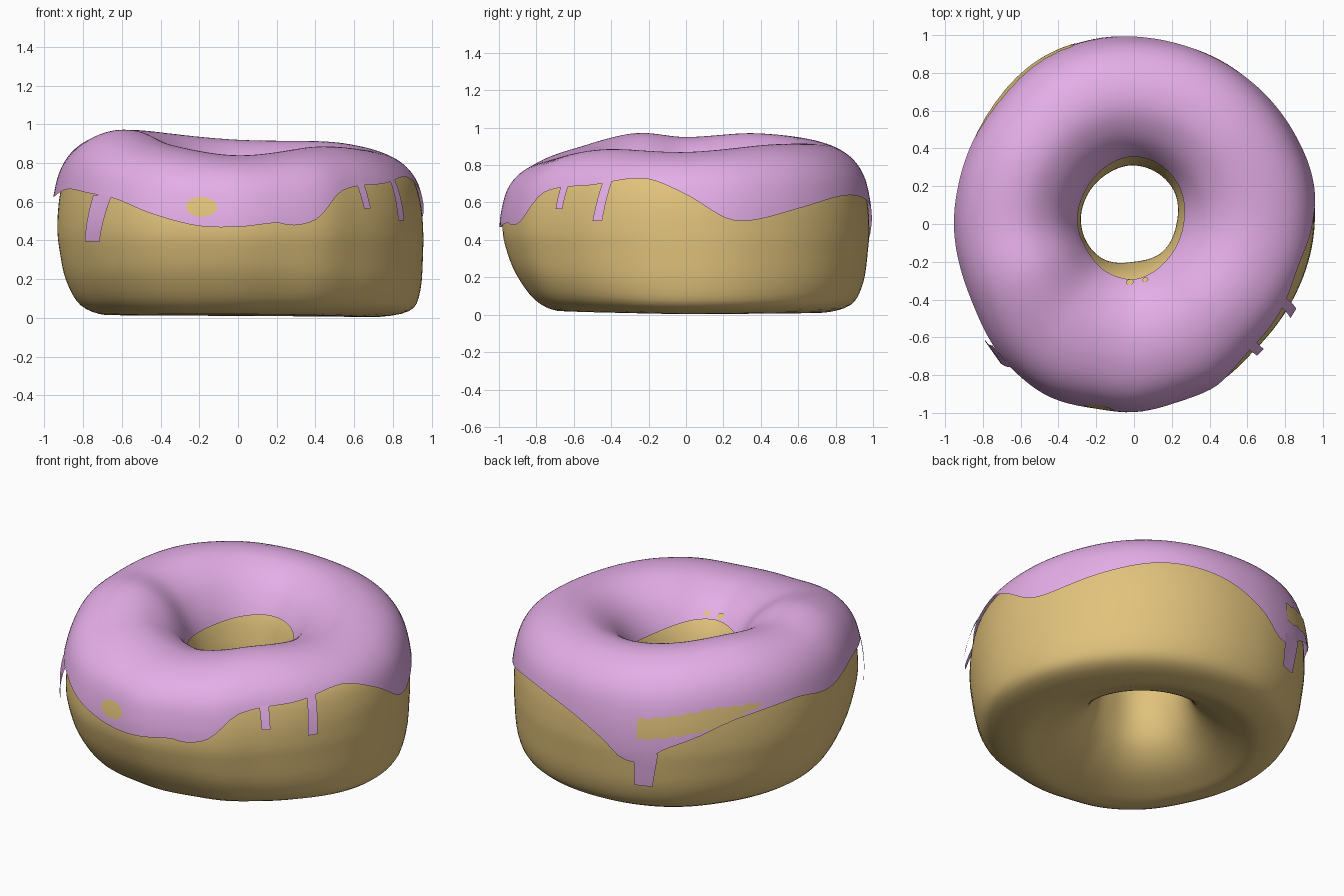
import bpy, math
from mathutils import Vector

if "Cube" in bpy.data.objects:
    bpy.data.objects.remove(bpy.data.objects["Cube"])

def material(name, color):
    m = bpy.data.materials.new(name)
    m.diffuse_color = color
    m.use_nodes = True
    m.node_tree.nodes["Principled BSDF"].inputs["Base Color"].default_value = m.diffuse_color
    return m

TAN = material("baked_dough", (0.75, 0.54, 0.20, 1))
LILAC = material("lilac_icing", (0.78, 0.42, 0.80, 1))

def around(keys):
    """Smooth periodic curve through (degrees, value) keys."""
    n = len(keys)
    def key(i):
        return keys[i % n][0] + 360 * (i // n), keys[i % n][1]
    def slope(i):
        (a, u), (b, v) = key(i - 1), key(i + 1)
        return (v - u) / (b - a)
    def f(deg):
        deg %= 360
        i = max(j for j in range(n) if keys[j][0] <= deg)
        (a, u), (b, v) = key(i), key(i + 1)
        d = b - a
        t = (deg - a) / d
        return (u * (2*t**3 - 3*t*t + 1) + v * (3*t*t - 2*t**3)
                + d * slope(i) * (t**3 - 2*t*t + t) + d * slope(i + 1) * (t**3 - t*t))
    return f

# Irregular shape of the doughnut, measured around its axis
outer = around([(0, .955), (15, .965), (30, .965), (63, .98), (90, .98), (103, .985), (120, .985),
                (140, .955), (165, .94), (192, .93), (208, .94), (227, .985), (243, 1.0), (258, .98),
                (270, .98), (285, .955), (299, .95), (313, .925), (333, .93)])
hole = around([(0, .225), (45, .28), (90, .31), (120, .30), (150, .29), (180, .28),
               (225, .25), (270, .20), (315, .21)])
crest = around([(0, .855), (45, .895), (90, .905), (145, .955), (180, .935), (205, .955),
                (235, .88), (270, .825), (315, .87)])
square = around([(0, 1), (90, .6), (180, .3), (270, 0), (325, .6)])
icing_lift = around([(0, .014), (90, .016), (120, .02), (180, .032), (225, .028), (270, .016)])
icing_out = around([(0, .64), (12, .52), (18, .50), (25, .515), (39, .57), (57, .63), (71, .63),
                    (85, .58), (97, .48), (104, .385), (111, .385), (117, .46), (127, .53),
                    (142, .62), (165, .66), (182, .62), (202, .66), (218, .64), (231, .61),
                    (245, .53), (258, .475), (270, .47), (282, .49), (287, .477), (295, .51),
                    (305, .65), (327, .69), (346, .72)])

def icing_in(deg):
    return .63 + .055 * math.sin(math.radians(deg)) ** 2

def profile(deg):
    """Closed cross-section: outer wall, top, hole wall, underside."""
    R, h, H, q = outer(deg), hole(deg), crest(deg), square(deg)
    top = [(1, .12), (.985, .40), (.935, .67), (.83, .86), (.67, .975), (.5, 1), (.35, .94),
           (.2, .79), (.082, .55), (.02, .28), (0, .06)]
    low = [(.025, .30), (.10, .19), (.25, .10), (.45, .04), (.62, .02 - .016 * q),
           (.78 + .12 * q, .08 - .045 * q), (.91 + .07 * q, .22 - .08 * q), (.975 + .025 * q, .35)]
    pts = [(u, .4 + (H - .4) * k) for u, k in top] + low
    return [(h + (R - h) * u, max(z, .003)) for u, z in pts]

cache = {}
def point(deg, s):
    key = round(deg % 360, 4)
    if key not in cache:
        cache[key] = profile(key)
    p = cache[key]
    n = len(p)
    i, t = math.floor(s), s - math.floor(s)
    a, b, c, d = (p[(i + j) % n] for j in (-1, 0, 1, 2))
    r, z = (.5 * (2*b[k] + (c[k] - a[k]) * t + (2*a[k] - 5*b[k] + 4*c[k] - d[k]) * t*t
                  + (3*b[k] - a[k] - 3*c[k] + d[k]) * t**3) for k in (0, 1))
    w = math.radians(deg)
    return Vector((r * math.cos(w), r * math.sin(w), max(z, 0)))

def surface(deg, s, lift=0):
    p = point(deg, s)
    if lift:
        n = (point(deg + .5, s) - point(deg - .5, s)).cross(point(deg, s + .05) - point(deg, s - .05))
        p = p + n.normalized() * lift
    return p

def find(deg, z, lo, hi):
    """Profile position at height z, by bisection on a monotonic stretch."""
    up = point(deg, hi).z > point(deg, lo).z
    for _ in range(22):
        mid = (lo + hi) / 2
        if (point(deg, mid).z < z) == up:
            lo = mid
        else:
            hi = mid
    return lo

def wall(deg, z):
    return find(deg, z, -2, 4)

def grid(name, rows, mat, wrap_u=False, wrap_v=False):
    nu, nv = len(rows), len(rows[0])
    faces = []
    for i in range(nu if wrap_u else nu - 1):
        for j in range(nv if wrap_v else nv - 1):
            i2, j2 = (i + 1) % nu, (j + 1) % nv
            faces.append((i*nv + j, i2*nv + j, i2*nv + j2, i*nv + j2))
    me = bpy.data.meshes.new(name)
    me.from_pydata([p for r in rows for p in r], [], faces)
    me.materials.append(mat)
    me.shade_smooth()
    ob = bpy.data.objects.new(name, me)
    bpy.context.collection.objects.link(ob)
    return ob

SEG = 144
angles = [360 * i / SEG for i in range(SEG)]

# Dough ring
N = len(profile(0))
grid("dough", [[surface(a, j / 4) for j in range(N * 4)] for a in angles], TAN, True, True)

# Icing sheet, a little thicker at its wavy outer edge than inside the hole
rows = []
for a in angles:
    s0, s1 = wall(a, icing_out(a)), find(a, icing_in(a), 6, 10)
    rows.append([surface(a, s0 + (s1 - s0) * j / 40,
                         .014 + (icing_lift(a) - .014) * max(0, 1 - j / 20)) for j in range(41)])
grid("icing", rows, LILAC, True)

# Drips: slanted strips hanging from the icing edge
def drip(name, top, bottom, z_top, z_bottom, flare):
    rows = []
    for side in (0, 1):
        col = []
        for k in range(6):
            t = k / 5
            a = top[side] + (bottom[side] - top[side]) * t
            z = z_top + (z_bottom - z_top) * t
            col.append(surface(a, wall(a, z), icing_lift(a) + .002 + flare * t))
        rows.append(col[::-1])
    grid(name, rows, LILAC)

drip("drip_right", (330.5, 334), (329, 332.5), .71, .50, .025)
drip("drip_front_right", (312.5, 316), (313, 316), .69, .56, .02)
drip("drip_front_left", (221, 229.5), (218, 225.5), .63, .40, .01)
drip("drip_back", (108, 116), (108, 114), .44, .23, .005)

# Bare spots where dough shows through the icing
def bare_spot(name, a0, s0, da, ds):
    rows = []
    for k in range(24):
        w = 2 * math.pi * k / 24
        rows.append([surface(a0 + da * f * math.cos(w), s0 + ds * f * math.sin(w), .021)
                     for f in (.02, .5, 1)])
    grid(name, rows, TAN, True)

bare_spot("bare_spot_front", 259, wall(259, .57), 4.8, (wall(259, .62) - wall(259, .52)) / 2)
bare_spot("bare_spot_inner_a", 266, 7.35, 4, .14)
bare_spot("bare_spot_inner_b", 282, 7.35, 3, .12)

# Long bare band at the back left
band = []
for k in range(31):
    a = 109 + 42 * k / 30
    mid = .575 + .11 * k / 30 + .006 * math.sin(k * 1.7)
    half = .06 * min(1, (30 - k) / 15 + .15)
    band.append([surface(a, wall(a, mid + half * v), icing_lift(a) + .004)
                 for v in (-1, -.5, 0, .5, 1)])
grid("bare_band_back", band, TAN)
